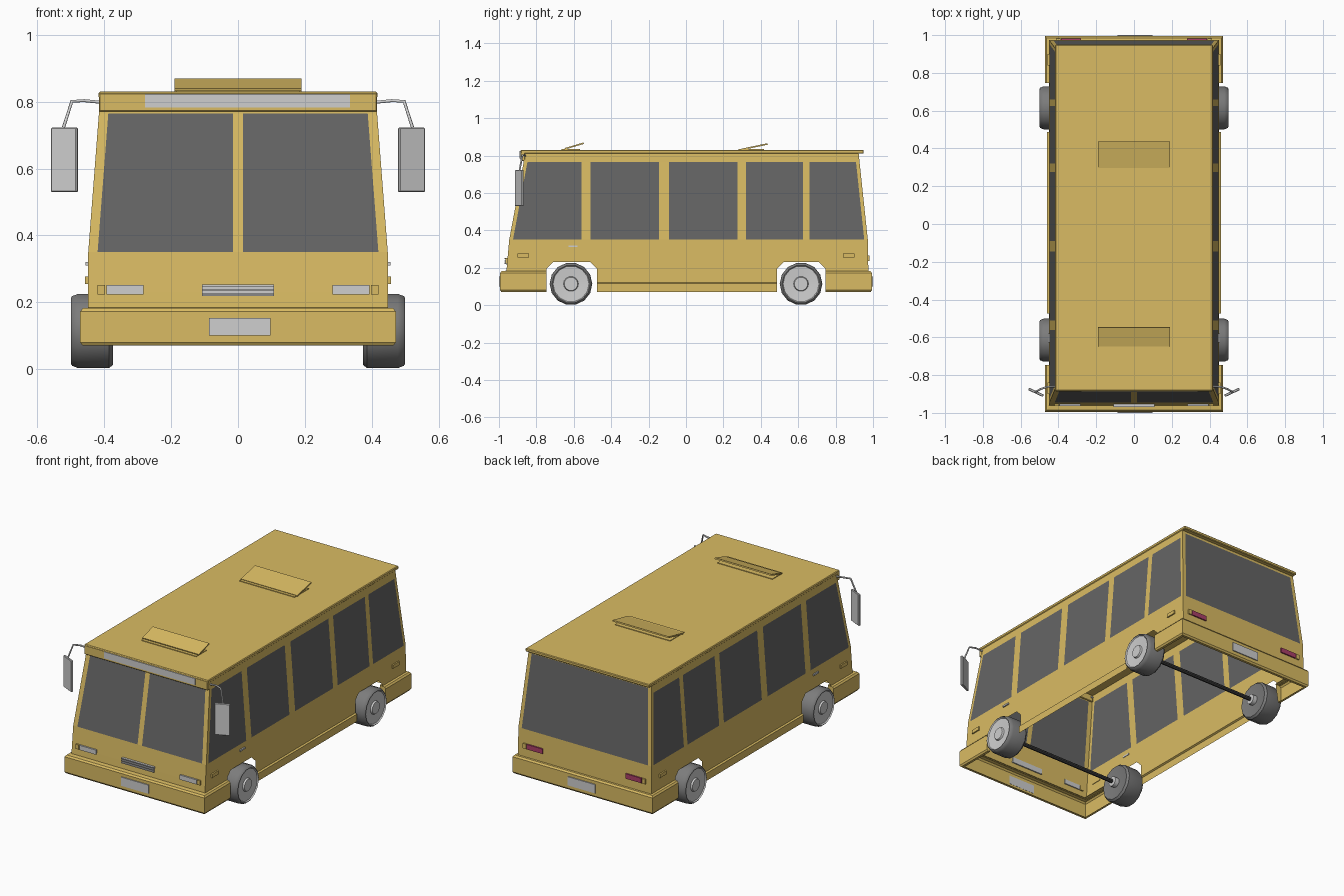
import bpy, bmesh, math
from mathutils import Matrix, Vector

if "Cube" in bpy.data.objects:
    bpy.data.objects.remove(bpy.data.objects["Cube"])


def mat(name, r, g, b):
    m = bpy.data.materials.new(name)
    m.diffuse_color = (r, g, b, 1)
    m.use_nodes = True
    m.node_tree.nodes["Principled BSDF"].inputs["Base Color"].default_value = m.diffuse_color
    return m


YELLOW = mat("yellow_paint", 0.70, 0.50, 0.125)
GLASS = mat("dark_glass", 0.13, 0.13, 0.13)
SILVER = mat("light_grey", 0.62, 0.62, 0.62)
TYRE = mat("tyre_grey", 0.20, 0.20, 0.20)
DARK = mat("axle_dark", 0.05, 0.05, 0.05)
RED = mat("tail_red", 0.40, 0.05, 0.14)


def finish(bm, name, mats, smooth=False):
    bmesh.ops.remove_doubles(bm, verts=bm.verts, dist=1e-4)
    bmesh.ops.recalc_face_normals(bm, faces=bm.faces)
    me = bpy.data.meshes.new(name)
    bm.to_mesh(me)
    bm.free()
    ob = bpy.data.objects.new(name, me)
    bpy.context.collection.objects.link(ob)
    for m in mats:
        me.materials.append(m)
    if smooth:
        bpy.context.view_layer.objects.active = ob
        ob.select_set(True)
        bpy.ops.object.shade_smooth_by_angle(angle=math.radians(35))
        ob.select_set(False)
    return ob


def box(name, x, y, z, m, rot=None, bevel=0):
    """Box from (min, max) ranges, optionally rotated about its centre."""
    c = Vector([(a[0] + a[1]) / 2 for a in (x, y, z)])
    size = [abs(a[1] - a[0]) for a in (x, y, z)]
    bm = bmesh.new()
    bmesh.ops.create_cube(bm, size=1)
    bmesh.ops.scale(bm, vec=size, verts=bm.verts)
    if bevel:
        bmesh.ops.bevel(bm, geom=bm.edges[:], offset=bevel, segments=1, affect='EDGES')
    bmesh.ops.transform(bm, matrix=Matrix.Translation(c) @ (rot or Matrix()), verts=bm.verts)
    return finish(bm, name, [m])


def interp(table):
    def f(z):
        for (z0, v0), (z1, v1) in zip(table, table[1:]):
            if z <= z1:
                return v0 + (v1 - v0) * (z - z0) / (z1 - z0)
        return table[-1][1]
    return f


# Body outline by height: half width, front and rear position
wide = interp([(.07, .46), (.115, .46), (.12, .45), (.35, .448), (.765, .416), (.825, .412)])
front = interp([(.07, -.96), (.18, -.96), (.23, -.956), (.35, -.945), (.765, -.868), (.825, -.862)])
rear = interp([(.07, .975), (.18, .975), (.35, .972), (.765, .928), (.825, .922)])

# Hollow body shell, with windows as cut faces
bm = bmesh.new()


def face(pts, glass=False):
    f = bm.faces.new([bm.verts.new(p) for p in pts])
    f.material_index = int(glass)


ROWS = [.07, .115, .12, .18, .205, .23, .35, .765, .795, .825]
ARCHES = [(-.745, -.475), (.487, .745)]
WINDOWS = [(-.925, -.56), (-.51, -.145), (-.09, .275), (.32, .625), (.66, .953)]
cols = sorted([-.945, .972] + [v for p in ARCHES + WINDOWS for v in p])


def col_y(c, z):
    if c < -.9:
        return front(z) + (c + .945)
    if c > .9:
        return rear(z) + (c - .972)
    return c


for s in (-1, 1):
    for z0, z1 in zip(ROWS, ROWS[1:]):
        for a, b in zip(cols, cols[1:]):
            mid = (a + b) / 2
            if z1 < .24 and any(p < mid < q for p, q in ARCHES):
                continue
            if z1 < .19 and abs(mid) > .74:
                continue
            glass = z0 == .35 and any(p < mid < q for p, q in WINDOWS)
            face([(s * wide(z), col_y(c, z), z)
                  for c, z in ((a, z0), (b, z0), (b, z1), (a, z1))], glass)
    for p, q in ARCHES:     # cut corners of the wheel arches
        for e, d in ((p, .035), (q, -.035)):
            face([(s * wide(z), y, z) for y, z in ((e, .23), (e + d, .23), (e, .195))])
for end, gaps, top in ((front, [(-1, .028), (0, -.015), (0, .015), (1, -.028)], .765),
                       (rear, [(-1, .022), (1, -.022)], .795)):
    xs = [(-1, 0)] + gaps + [(1, 0)]
    rows = ROWS[3:]
    for z0, z1 in zip(rows, rows[1:]):
        for i, (a, b) in enumerate(zip(xs, xs[1:])):
            face([(k[0] * wide(z) + k[1], end(z), z)
                  for k, z in ((a, z0), (b, z0), (b, z1), (a, z1))],
                 z0 >= .35 and z1 <= top and i % 2 == 1)
finish(bm, "body_shell", [YELLOW, GLASS])

# Roof slab, front visor and destination plate
box("roof", (-.417, .417), (-.884, .95), (.81, .83), YELLOW, bevel=.004)
box("front_visor", (-.416, .416), (-.886, -.86), (.77, .826), YELLOW, bevel=.003)
box("destination_plate", (-.278, .335), (-.890, -.885), (.783, .823), SILVER)

# Roof hatches, hinged at their front edge
for n, (y0, y1, h0, h1) in {"front": (-.648, -.547, .836, .866),
                            "rear": (.298, .437, .833, .862)}.items():
    ang = math.atan2(h1 - h0, y1 - y0)
    length = math.hypot(h1 - h0, y1 - y0)
    cy, cz = (y0 + y1) / 2, (h0 + h1) / 2
    box(n + "_hatch_lid", (-.19, .19), (cy - length / 2, cy + length / 2),
        (cz - .004, cz + .004), YELLOW, Matrix.Rotation(ang, 4, 'X'))
    box(n + "_hatch_base", (-.185, .185), (y0 - .018, y1 - .02), (.828, .834), YELLOW)

# Wrap-around bumpers: a rounded section swept round three sides
SECTION = [(-.04, .185), (-.008, .182), (0, .172), (0, .08), (-.007, .07), (-.022, .07)]
for n, s in (("front", -1), ("rear", 1)):
    bm = bmesh.new()
    rings = []
    for k, at_end in ((-1, 0), (-1, 1), (1, 1), (1, 0)):
        rings.append([bm.verts.new((k * (.472 + o), s * ((.994 + o) if at_end else .747), z))
                      for o, z in SECTION])
    for r0, r1 in zip(rings, rings[1:]):
        for i in range(len(SECTION) - 1):
            bm.faces.new((r0[i], r0[i + 1], r1[i + 1], r1[i]))
    bm.faces.new(rings[0])
    bm.faces.new(rings[-1])
    finish(bm, n + "_bumper", [YELLOW])
    box(n + "_number_plate", (-.087, .097), (s * .993, s * 1.0), (.10, .153), SILVER)


def lathe(name, profile, split, mats, y, z, s, n=14):
    """Turn a (radius, x) profile about the axle; segments from split on take mats[1]."""
    bm = bmesh.new()
    for j in range(n):
        for i, (p, q) in enumerate(zip(profile, profile[1:])):
            pts = []
            for (r, x), jj in ((p, j), (q, j), (q, j + 1), (p, j + 1)):
                a = 2 * math.pi * (jj + .5) / n
                v = (s * x, y + r * math.sin(a), z + r * math.cos(a))
                if v not in pts and not (r == 0 and jj > j):
                    pts.append(v)
            f = bm.faces.new([bm.verts.new(v) for v in pts])
            f.material_index = int(i >= split)
    return finish(bm, name, mats, True)


# Wheels and axles
WHEEL = [(0, .38), (.085, .378), (.104, .374), (.114, .386), (.114, .478), (.107, .496),
         (.101, .50), (.096, .493), (.04, .489), (.036, .499), (0, .499)]
for n, y in (("front", -.615), ("rear", .615)):
    for side, s in (("left", 1), ("right", -1)):
        lathe(f"{n}_{side}_wheel", WHEEL, 6, [TYRE, SILVER], y, .114, s)
        lathe(f"{n}_{side}_inner_hub", [(0, .35), (.03, .352), (.03, .385)], 0,
              [SILVER, SILVER], y, .114, s)
    lathe(n + "_axle", [(0, -.37), (.012, -.37), (.012, .37), (0, .37)], 9, [DARK], y, .114, 1, 8)

# Front grille with bars
box("grille", (-.108, .108), (-.963, -.95), (.218, .252), SILVER)
for i in range(3):
    z = .224 + i * .013
    box("grille_bar", (-.108, .108), (-.970, -.96), (z - .003, z + .003), SILVER)

for side, s in (("left", 1), ("right", -1)):
    # Lamps at the corners
    box(side + "_headlight", (s * .282, s * .394), (-.964, -.95), (.223, .251), SILVER)
    box(side + "_front_indicator", (s * .398, s * .42), (-.964, -.95), (.223, .251), YELLOW)
    box(side + "_tail_light", (s * .28, s * .386), (.968, .982), (.235, .265), RED)
    box(side + "_rear_indicator", (s * .39, s * .412), (.968, .982), (.235, .265), YELLOW)
    for n, y in (("front", -.87), ("rear", .87)):
        box(f"{side}_{n}_side_marker", (s * .445, s * .457), (y - .03, y + .03),
            (.255, .277), YELLOW)
    # Door handle
    box(side + "_door_handle", (s * .445, s * .456), (-.628, -.58), (.31, .32), SILVER)
    # Mirror and its bent arm
    box(side + "_mirror", (s * .476, s * .562), (-.898, -.884), (.53, .722), SILVER,
        Matrix.Rotation(s * math.radians(25), 4, 'Z'), bevel=.003)
    cu = bpy.data.curves.new(side + "_mirror_arm", 'CURVE')
    cu.dimensions = '3D'
    cu.bevel_depth = .005
    cu.bevel_resolution = 1
    cu.use_fill_caps = True
    sp = cu.splines.new('POLY')
    path = [(.40, -.858, .797), (.46, -.862, .803), (.497, -.875, .801), (.523, -.89, .72)]
    sp.points.add(len(path) - 1)
    for p, (x, y, z) in zip(sp.points, path):
        p.co = (s * x, y, z, 1)
    cu.materials.append(SILVER)
    bpy.context.collection.objects.link(bpy.data.objects.new(side + "_mirror_arm", cu))
